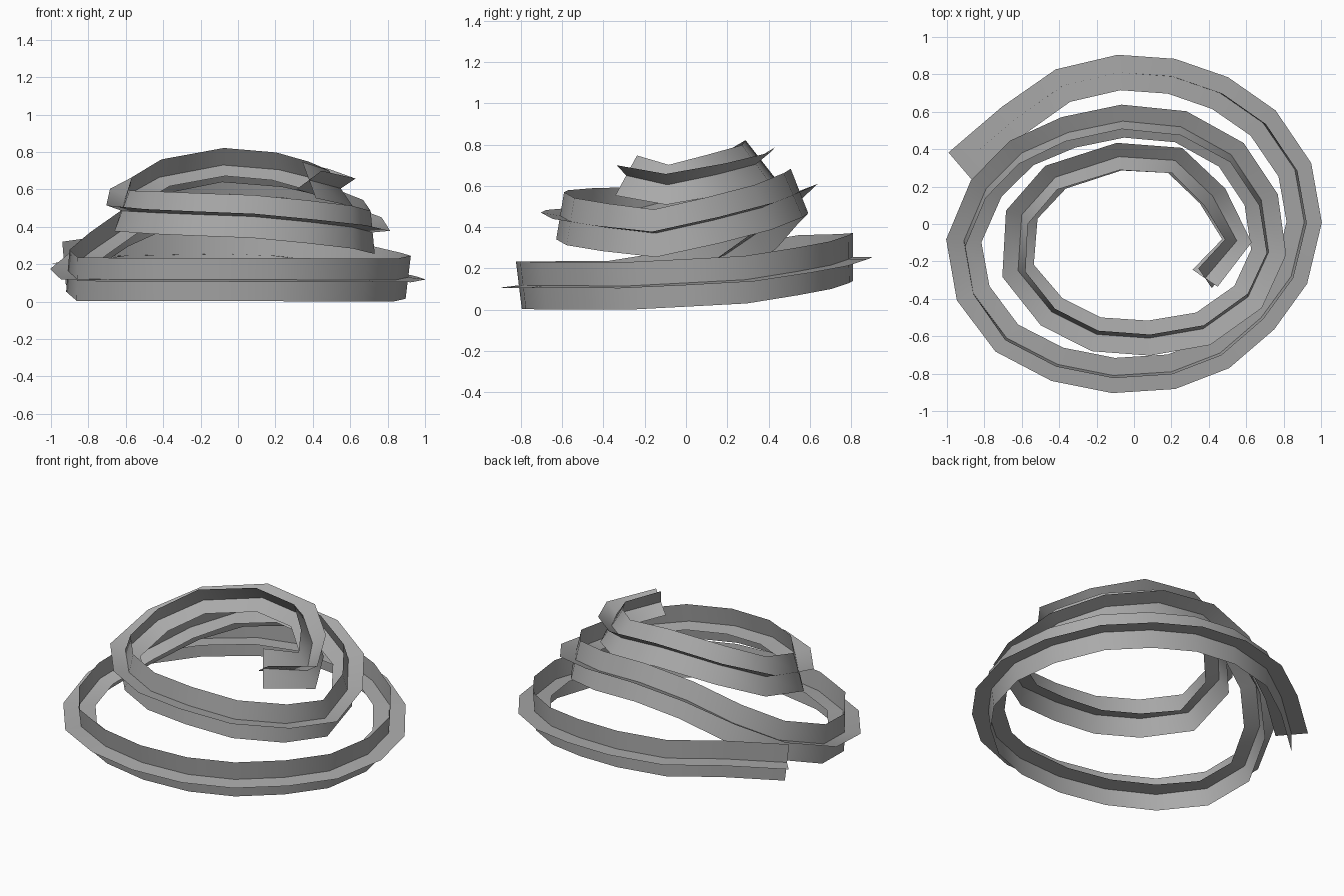
import bpy
import bmesh
from math import sin, cos, radians
from mathutils import Vector

default_cube = bpy.data.objects.get("Cube")
if default_cube:
    bpy.data.objects.remove(default_cube, do_unlink=True)

# One plain grey for the whole ribbon
grey = bpy.data.materials.new("plain_grey")
grey.use_nodes = True
colour = (0.4, 0.4, 0.4, 1)
grey.diffuse_color = colour
grey.node_tree.nodes["Principled BSDF"].inputs["Base Color"].default_value = colour

# Plan of the coil, clockwise from the outer tail to the inner top end
outer_turn = [(-.93, .31), (-.65, .55), (-.38, .74), (-.08, .81), (.2, .79), (.46, .7),
              (.69, .54), (.86, .29), (.91, .01), (.84, -.28), (.68, -.5), (.46, -.69),
              (.2, -.79), (-.11, -.81), (-.41, -.75), (-.68, -.61), (-.86, -.37)]
middle_turn = [(-.91, -.09), (-.79, .19), (-.6, .38), (-.35, .49), (-.06, .55), (.25, .52),
               (.52, .37), (.68, .13), (.72, -.15), (.61, -.39), (.37, -.56), (.08, -.61),
               (-.2, -.59), (-.44, -.47), (-.62, -.25)]
inner_turn = [(-.6, .05), (-.42, .25), (-.08, .36), (.22, .34), (.42, .15),
              (.55, -.09), (.38, -.29)]
plan = outer_turn + middle_turn + inner_turn

# Height and roll (degrees) keyed by step along the coil
height_keys = {0: .21, 1: .25, 3: .26, 4: .25, 6: .19, 7: .15, 9: .12, 16: .125, 17: .17,
               18: .27, 19: .4, 20: .52, 21: .58, 22: .56, 23: .5, 25: .375, 28: .46,
               31: .49, 32: .57, 33: .67, 34: .735, 35: .71, 37: .61, 38: .655}
roll_keys = {0: 0, 4: 0, 8: -7, 15: -7, 17: 6, 19: 20, 22: 22, 25: 5, 30: 12, 34: 38, 38: 32}


def keyed(keys, step):
    """Linear interpolation between keyed steps."""
    before = max(k for k in keys if k <= step)
    after = min(k for k in keys if k >= step)
    if before == after:
        return keys[before]
    share = (step - before) / (after - before)
    return keys[before] + share * (keys[after] - keys[before])


path = [Vector((x, y, keyed(height_keys, i))) for i, (x, y) in enumerate(plan)]
up_axis = Vector((0, 0, 1))


def section_axes(i):
    """Outward and upward directions of the rolled cross-section."""
    tangent = Vector()
    if i > 0:
        tangent += (path[i] - path[i - 1]).normalized()
    if i < len(path) - 1:
        tangent += (path[i + 1] - path[i]).normalized()
    tangent.normalize()
    outward = up_axis.cross(tangent).normalized()
    upward = tangent.cross(outward).normalized()
    roll = radians(keyed(roll_keys, i))
    return (outward * cos(roll) + upward * sin(roll),
            upward * cos(roll) - outward * sin(roll))


def ribbon(name, axis, half_width):
    """Sweep one flat strip, split along its centre line, down the path."""
    bm = bmesh.new()
    rows = []
    for i, point in enumerate(path):
        across = section_axes(i)[axis] * half_width
        rows.append([bm.verts.new(point + across * side) for side in (-1, 0, 1)])
    for a, b in zip(rows, rows[1:]):
        for j in range(2):
            face = bm.faces.new((a[j], b[j], b[j + 1], a[j + 1]))
            face.smooth = True
    mesh = bpy.data.meshes.new(name)
    bm.to_mesh(mesh)
    bm.free()
    mesh.materials.append(grey)
    obj = bpy.data.objects.new(name, mesh)
    bpy.context.collection.objects.link(obj)
    return obj


# Two strips crossing at right angles
strips = [ribbon("coil_flange", 0, .095), ribbon("coil_wall", 1, .116)]

# Rest the coil on the ground
lowest = min(v.co.z for s in strips for v in s.data.vertices)
for strip in strips:
    for vert in strip.data.vertices:
        vert.co.z -= lowest
